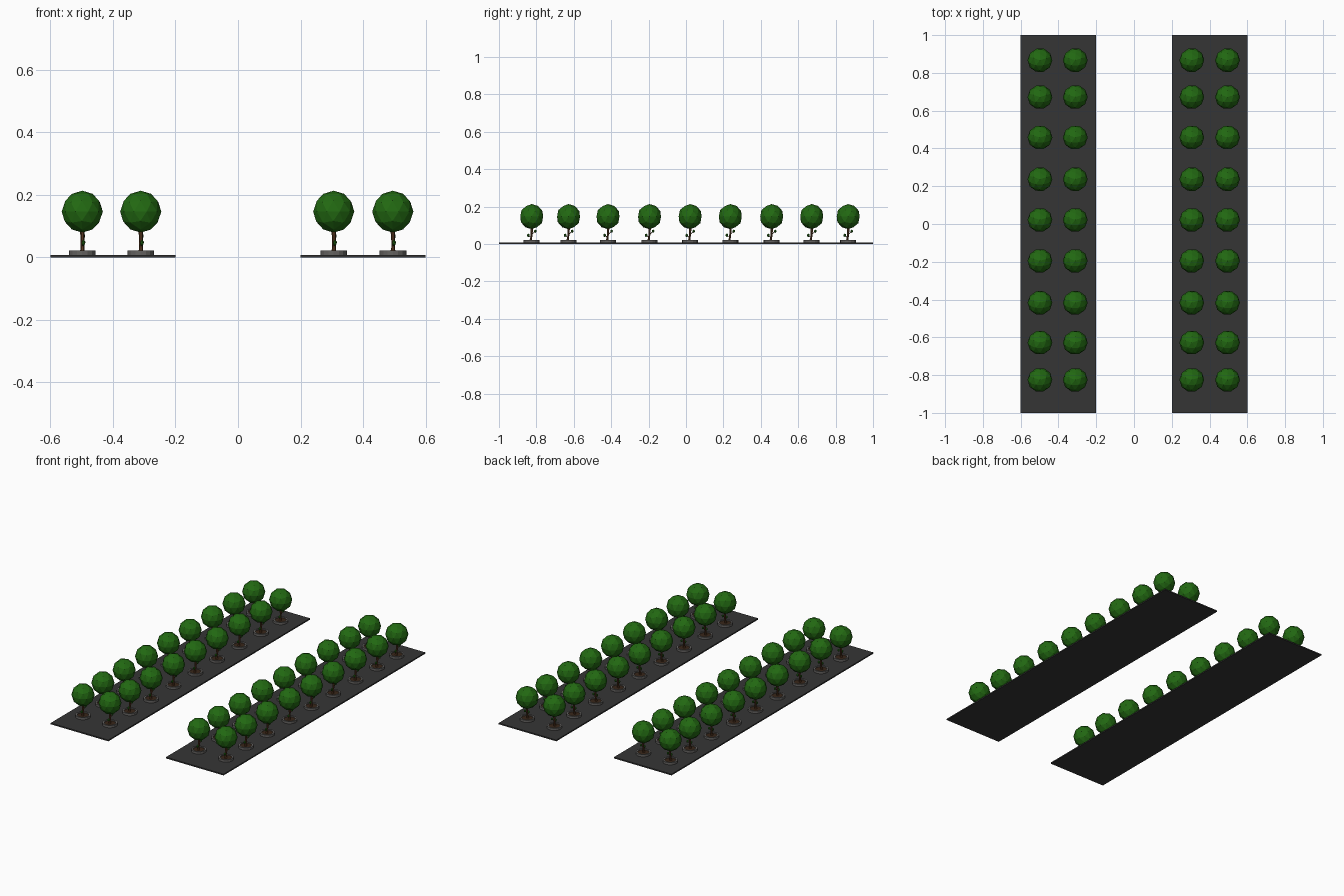
import bpy, bmesh, math
from mathutils import Vector, Matrix

if "Cube" in bpy.data.objects:
    bpy.data.objects.remove(bpy.data.objects["Cube"])


def mat(name, rgb):
    m = bpy.data.materials.new(name)
    m.diffuse_color = (*rgb, 1)
    m.use_nodes = True
    m.node_tree.nodes["Principled BSDF"].inputs["Base Color"].default_value = m.diffuse_color
    return m


ASPHALT = mat("dark paving", (0.036, 0.036, 0.036))
STONE = mat("grey stone", (0.13, 0.125, 0.12))
SOIL = mat("soil", (0.04, 0.02, 0.01))
BARK = mat("bark", (0.10, 0.04, 0.015))
LEAF = mat("leaf green", (0.016, 0.14, 0.006))


def mesh_from(bm, name, material):
    bmesh.ops.recalc_face_normals(bm, faces=bm.faces)
    me = bpy.data.meshes.new(name)
    bm.to_mesh(me)
    bm.free()
    me.materials.append(material)
    return me


def place(me, name, loc):
    ob = bpy.data.objects.new(name, me)
    ob.location = loc
    bpy.context.collection.objects.link(ob)
    return ob


def add_limb(bm, points, sides=6):
    """Tapered tube through (x, y, z, radius) points."""
    rings = []
    for x, y, z, r in points:
        rings.append([bm.verts.new((x + r * math.cos(2 * math.pi * i / sides),
                                    y + r * math.sin(2 * math.pi * i / sides), z))
                      for i in range(sides)])
    for a, b in zip(rings, rings[1:]):
        for i in range(sides):
            j = (i + 1) % sides
            bm.faces.new((a[i], a[j], b[j], b[i]))
    bm.faces.new(rings[0])
    bm.faces.new(rings[-1])


def add_ball(bm, loc, scale, subdiv, turn=0.0):
    m = (Matrix.Translation(loc) @ Matrix.Rotation(turn, 4, 'Z')
         @ Matrix.Diagonal((*scale, 1)))
    bmesh.ops.create_icosphere(bm, subdivisions=subdiv, radius=1, matrix=m)


# paving strips
bm = bmesh.new()
bmesh.ops.create_cube(bm, size=1, matrix=Matrix.Translation((0, 0, 0.004))
                      @ Matrix.Diagonal((0.4, 2.0, 0.008, 1)))
strip = mesh_from(bm, "paving_strip", ASPHALT)
for side in (-1, 1):
    place(strip, "paving_strip", (side * 0.4, 0, 0))

# planter ring, turned from a square profile
bm = bmesh.new()
N = 16
profile = [(0.043, 0.008), (0.043, 0.022), (0.033, 0.022), (0.033, 0.008)]
rings = [[bm.verts.new((r * math.cos(2 * math.pi * i / N),
                        r * math.sin(2 * math.pi * i / N), z)) for i in range(N)]
         for r, z in profile]
for k in range(4):
    a, b = rings[k], rings[(k + 1) % 4]
    for i in range(N):
        j = (i + 1) % N
        bm.faces.new((a[i], a[j], b[j], b[i]))
ring = mesh_from(bm, "planter_ring", STONE)

# soil disc inside the ring
bm = bmesh.new()
bmesh.ops.create_cone(bm, cap_ends=True, segments=N, radius1=0.034, radius2=0.034,
                      depth=0.009, matrix=Matrix.Translation((0, 0, 0.0125)))
soil = mesh_from(bm, "planter_soil", SOIL)

# trunk with two twigs
bm = bmesh.new()
add_limb(bm, [(0, -0.006, 0.012, 0.009), (0.001, -0.003, 0.03, 0.006),
              (0.001, 0.0, 0.055, 0.006), (0, 0.001, 0.095, 0.008)])
add_limb(bm, [(0.001, -0.003, 0.034, 0.003), (0.003, -0.016, 0.045, 0.002)], 5)
add_limb(bm, [(0.001, 0.0, 0.05, 0.003), (0.003, 0.017, 0.066, 0.002)], 5)
trunk = mesh_from(bm, "trunk", BARK)

# small leaf tufts on the twigs
bm = bmesh.new()
add_ball(bm, (0.004, -0.018, 0.046), (0.007, 0.008, 0.010), 1)
add_ball(bm, (0.003, 0.019, 0.068), (0.007, 0.008, 0.009), 1, 0.5)
tufts = mesh_from(bm, "leaf_tufts", LEAF)

# faceted crown
bm = bmesh.new()
add_ball(bm, (0, 0, 0.146), (0.066, 0.064, 0.067), 2, 0.3)
crown = mesh_from(bm, "tree_crown", LEAF)

# four rows of nine trees
for x in (-0.498, -0.311, 0.306, 0.495):
    for y in (-0.825, -0.628, -0.417, -0.195, 0.022, 0.237, 0.458, 0.672, 0.867):
        for me in (ring, soil, trunk, tufts, crown):
            place(me, me.name, (x, y, 0))
